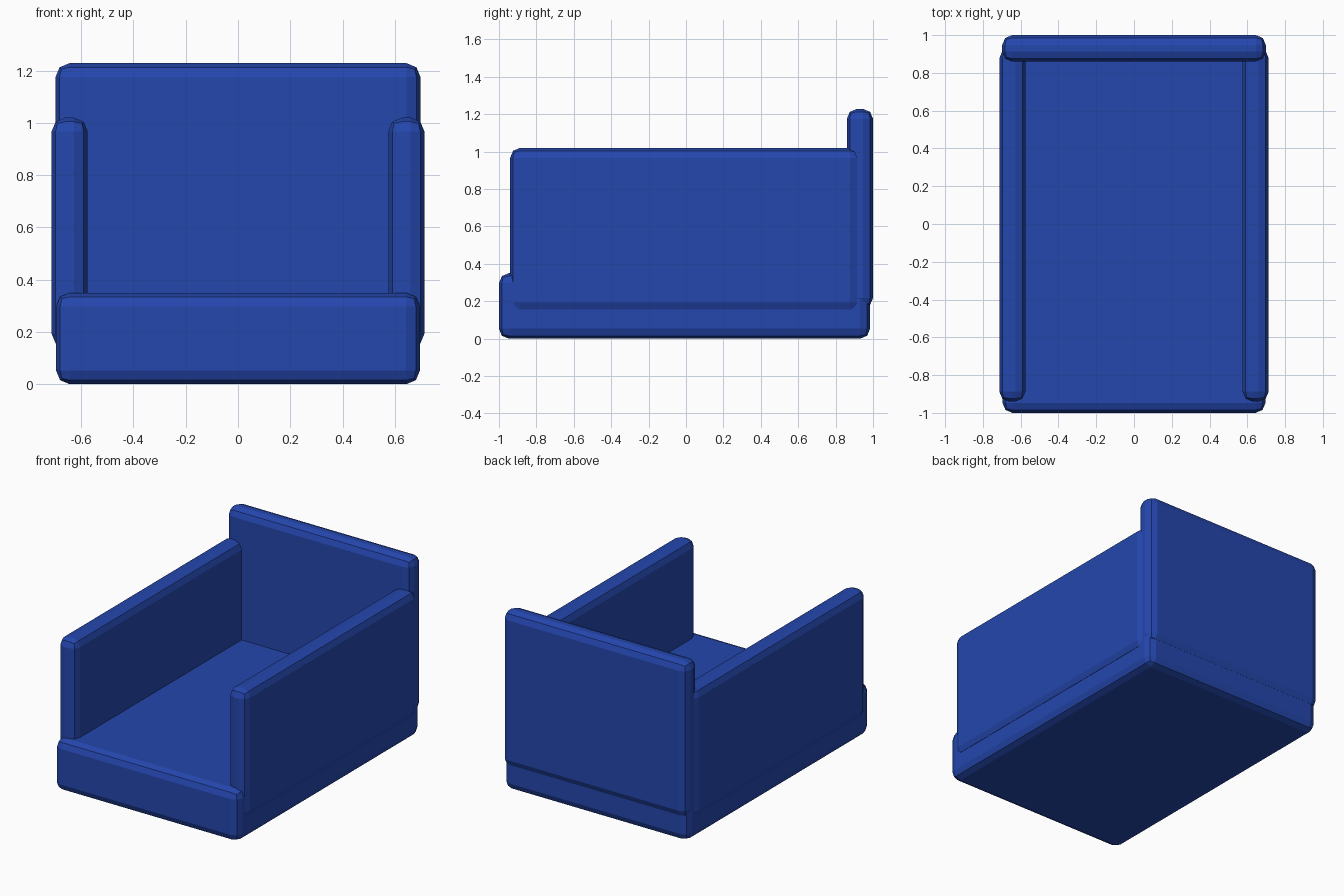
import bpy
import bmesh

if "Cube" in bpy.data.objects:
    bpy.data.objects.remove(bpy.data.objects["Cube"])

blue = bpy.data.materials.new("royal blue")
blue.diffuse_color = (0.018, 0.063, 0.42, 1)
blue.use_nodes = True
blue.node_tree.nodes["Principled BSDF"].inputs["Base Color"].default_value = blue.diffuse_color


def rounded_box(name, lo, hi, radius=0.053):
    """Box between two corners with a two-step rounded edge."""
    bm = bmesh.new()
    bmesh.ops.create_cube(bm, size=1)
    for v in bm.verts:
        for i in range(3):
            v.co[i] = lo[i] if v.co[i] < 0 else hi[i]
    bmesh.ops.bevel(bm, geom=bm.edges[:], offset=radius, segments=2,
                    profile=0.5, affect='EDGES')
    mesh = bpy.data.meshes.new(name)
    bm.to_mesh(mesh)
    bm.free()
    mesh.materials.append(blue)
    obj = bpy.data.objects.new(name, mesh)
    bpy.context.collection.objects.link(obj)
    return obj


# Seat block
rounded_box("seat", (-0.696, -1.0, 0.0), (0.696, 0.984, 0.35))

# Backrest
rounded_box("backrest", (-0.698, 0.86, 0.165), (0.698, 1.0, 1.228))

# Armrests on both sides
for side, name in ((-1, "left_armrest"), (1, "right_armrest")):
    xs = sorted((side * 0.575, side * 0.713))
    rounded_box(name, (xs[0], -0.94, 0.14), (xs[1], 0.93, 1.02))
